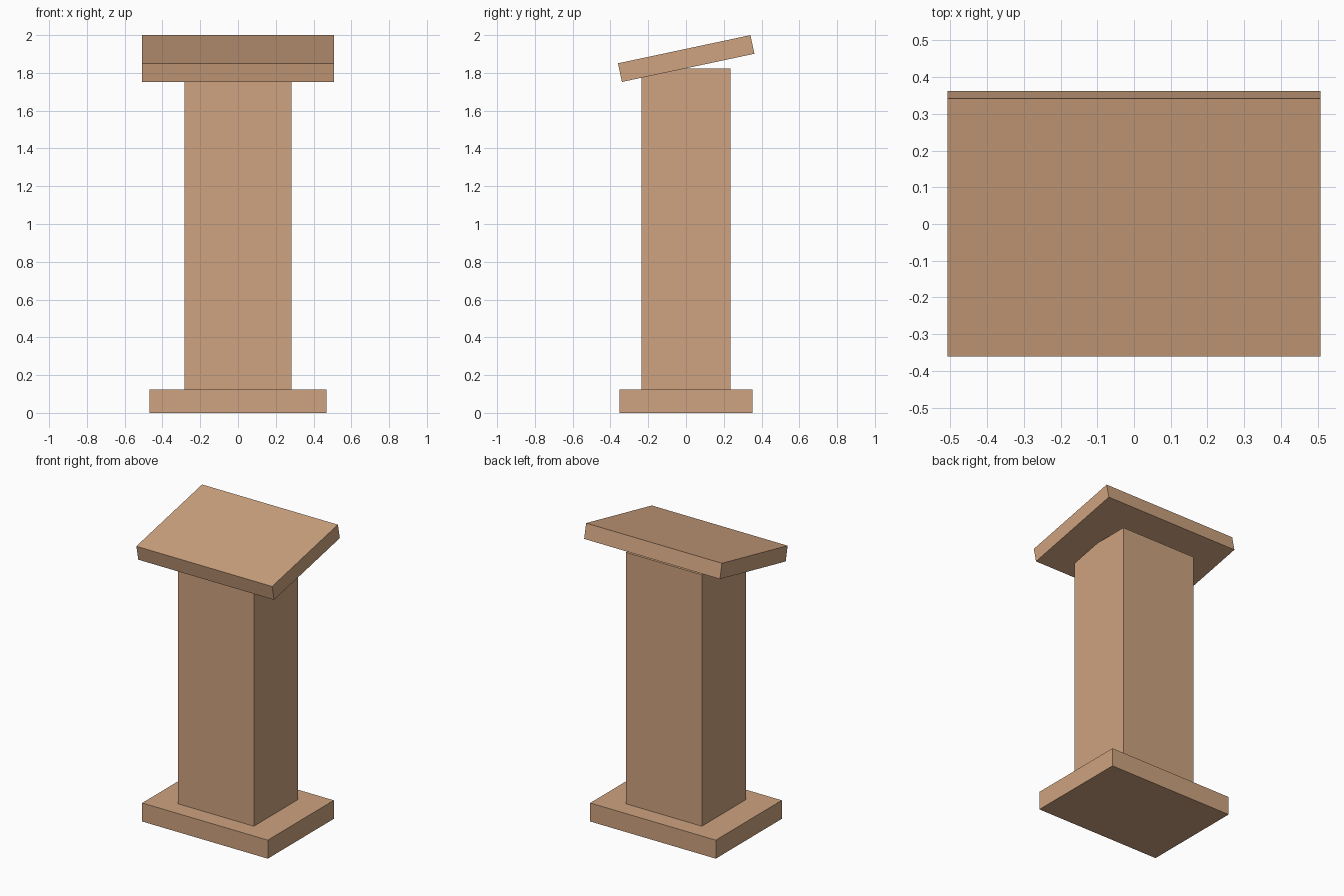
import bpy, math

if "Cube" in bpy.data.objects:
    bpy.data.objects.remove(bpy.data.objects["Cube"])

wood = bpy.data.materials.new("tan wood")
wood.diffuse_color = (0.62, 0.365, 0.215, 1)
wood.use_nodes = True
wood.node_tree.nodes["Principled BSDF"].inputs["Base Color"].default_value = wood.diffuse_color

def box(name, size, center, tilt=0.0):
    bpy.ops.mesh.primitive_cube_add(size=1, location=center, rotation=(tilt, 0, 0))
    ob = bpy.context.object
    ob.name = name
    ob.scale = size
    bpy.ops.object.transform_apply(location=False, rotation=False, scale=True)
    ob.data.materials.append(wood)
    return ob

# Foot plate
box("base", (0.938, 0.704, 0.125), (0, 0, 0.0625))
# Upright, its flat top running into the underside of the board
box("column", (0.567, 0.472, 1.697), (0, 0, 0.125 + 0.8485))
# Sloping reading board, higher at the back
box("reading_board", (1.014, 0.717, 0.1008), (0, 0.001, 1.876), math.radians(12))
